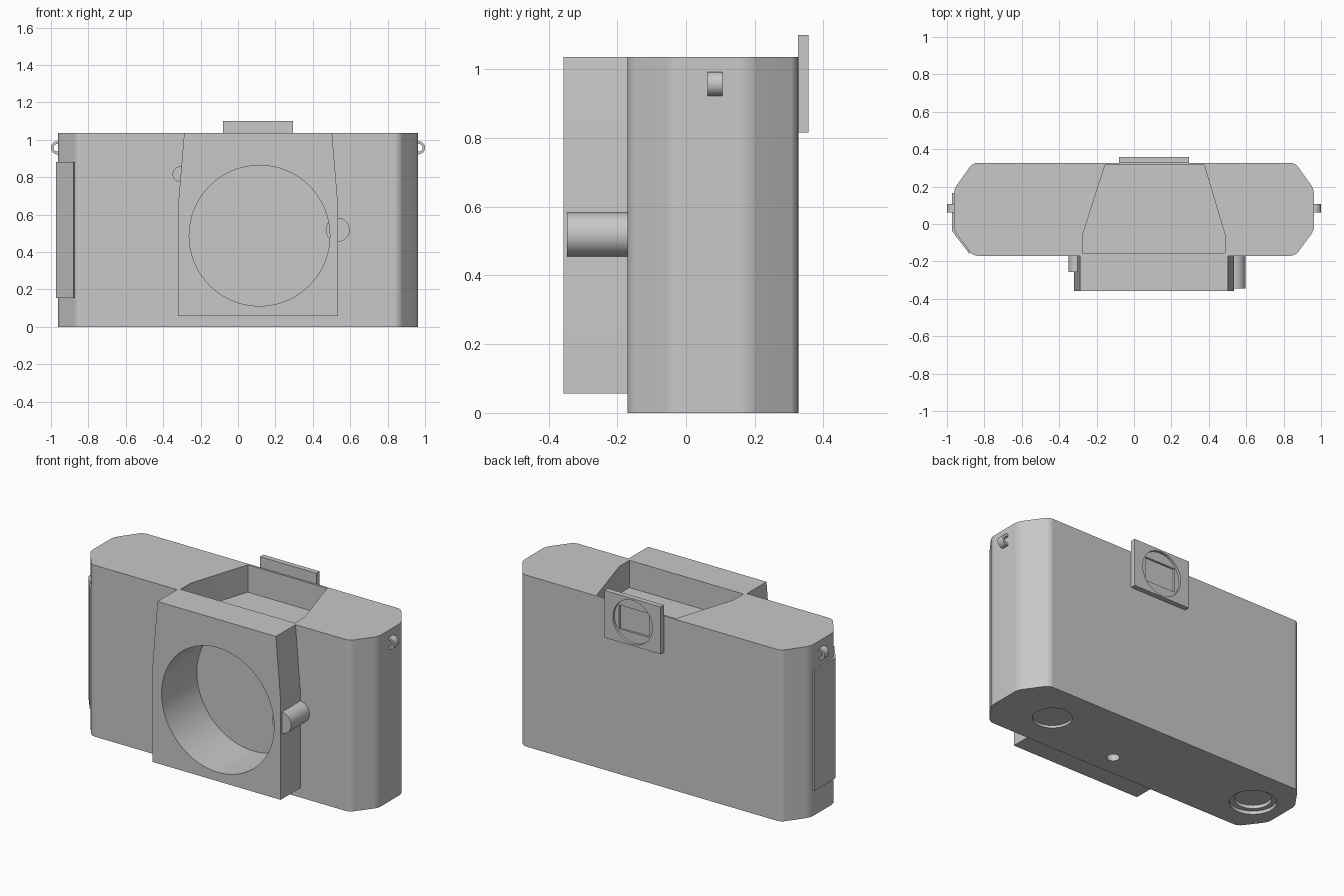
import bpy, bmesh, math
from mathutils import Vector

old = bpy.data.objects.get("Cube")
if old:
    bpy.data.objects.remove(old, do_unlink=True)

GREY = (0.58, 0.58, 0.58, 1)
mat = bpy.data.materials.new("plain grey")
mat.use_nodes = True
mat.diffuse_color = GREY
mat.node_tree.nodes["Principled BSDF"].inputs["Base Color"].default_value = GREY


def circle(cx, cy, r, n=48):
    return [(cx + r * math.cos(2 * math.pi * i / n),
             cy + r * math.sin(2 * math.pi * i / n)) for i in range(n)]


def rect(x0, x1, y0, y1):
    return [(x0, y0), (x1, y0), (x1, y1), (x0, y1)]


def prism(name, pts, axis, lo, hi, bevel=0):
    """Extrude a flat outline along z (outline in xy) or y (outline in xz)."""
    bm = bmesh.new()
    place = (lambda a, b, d: (a, b, d)) if axis == "z" else (lambda a, b, d: (a, d, b))
    face = bm.faces.new([bm.verts.new(place(a, b, lo)) for a, b in pts])
    ext = bmesh.ops.extrude_face_region(bm, geom=[face])
    verts = [v for v in ext["geom"] if isinstance(v, bmesh.types.BMVert)]
    bmesh.ops.translate(bm, verts=verts, vec=Vector(place(0, 0, hi - lo)))
    if bevel:
        upright = [e for e in bm.edges
                   if abs(e.verts[0].co.z - e.verts[1].co.z) > 0.01]
        bmesh.ops.bevel(bm, geom=upright, offset=bevel, segments=4,
                        profile=0.5, affect="EDGES")
    bmesh.ops.recalc_face_normals(bm, faces=bm.faces[:])
    mesh = bpy.data.meshes.new(name)
    bm.to_mesh(mesh)
    bm.free()
    obj = bpy.data.objects.new(name, mesh)
    bpy.context.collection.objects.link(obj)
    mesh.materials.append(mat)
    return obj


def activate(obj):
    bpy.ops.object.select_all(action="DESELECT")
    obj.select_set(True)
    bpy.context.view_layer.objects.active = obj


def cut(obj, *shapes):
    """Subtract each (outline, axis, lo, hi) prism from the object."""
    activate(obj)
    for shape in shapes:
        cutter = prism("cutter", *shape)
        cutter.hide_render = True
        mod = obj.modifiers.new("cut", "BOOLEAN")
        mod.operation = "DIFFERENCE"
        mod.solver = "EXACT"
        mod.object = cutter
        activate(obj)
        bpy.ops.object.modifier_apply(modifier=mod.name)
        bpy.data.objects.remove(cutter, do_unlink=True)


def smooth(obj):
    activate(obj)
    bpy.ops.object.shade_smooth_by_angle(angle=math.radians(25))
    mod = obj.modifiers.new("even shading", "WEIGHTED_NORMAL")
    mod.keep_sharp = True


TOP = 1.035
lens_hole = (circle(0.115, 0.487, 0.376, 64), "y", -0.5, -0.02)

# Main body: long box with chamfered, softened ends
half = [(0.963, -0.035), (0.963, 0.185), (0.862, 0.327)]
outline = [(0.862, -0.17)] + half
outline += [(-x, y) for x, y in reversed(outline)]
body = prism("camera_body", outline, "z", 0, TOP, bevel=0.025)

# Viewfinder well in the top, lens chamber, and sockets underneath
well = [(-0.275, -0.155), (0.487, -0.155), (0.487, -0.06),
        (0.375, 0.315), (-0.155, 0.315), (-0.275, -0.06)]
cut(body,
    (well, "z", 0.87, 1.2),
    lens_hole,
    (circle(0.63, 0.075, 0.106), "z", -0.1, 0.015),
    (circle(0.112, -0.04, 0.035, 32), "z", -0.1, 0.08),
    (circle(-0.765, 0.073, 0.127), "z", -0.1, 0.02),
    (circle(-0.765, 0.073, 0.1), "z", -0.1, 0.04))
smooth(body)

# Front lens block, tapering towards the top
block = prism("lens_block",
              [(-0.32, 0.057), (0.535, 0.057), (0.535, 0.65),
               (0.503, TOP), (-0.288, TOP), (-0.32, 0.65)],
              "y", -0.357, -0.169)
cut(block, lens_hole)
smooth(block)

# Round posts at the sides of the block
smooth(prism("release_post", circle(0.533, 0.519, 0.064), "y", -0.346, -0.165))
smooth(prism("small_post", circle(-0.309, 0.816, 0.041), "y", -0.257, -0.165))

# Eyepiece plate on the back, with a round recess and a window inside it
eye_x, eye_z = 0.107, 0.957
eyepiece = prism("eyepiece", rect(eye_x - 0.188, eye_x + 0.188, 0.815, 1.1),
                 "y", 0.326, 0.357)
cut(eyepiece,
    (circle(eye_x, eye_z, 0.132), "y", 0.342, 0.5),
    (rect(eye_x - 0.1, eye_x + 0.1, 0.887, 1.03), "y", 0.33, 0.5))
smooth(eyepiece)

# Thin door wrapping the side and front chamfer
prism("side_door",
      [(-0.879, -0.16), (-0.973, -0.038), (-0.973, 0.165),
       (-0.95, 0.165), (-0.95, -0.03), (-0.87, -0.14)],
      "z", 0.155, 0.882)

# Strap lugs
for side, name in ((1, "left_strap_lug"), (-1, "right_strap_lug")):
    lug = prism(name, circle(side * 0.965, 0.957, 0.035, 32), "y", 0.062, 0.106)
    cut(lug, (circle(side * 0.967, 0.957, 0.02, 24), "y", 0, 0.2))
    smooth(lug)
